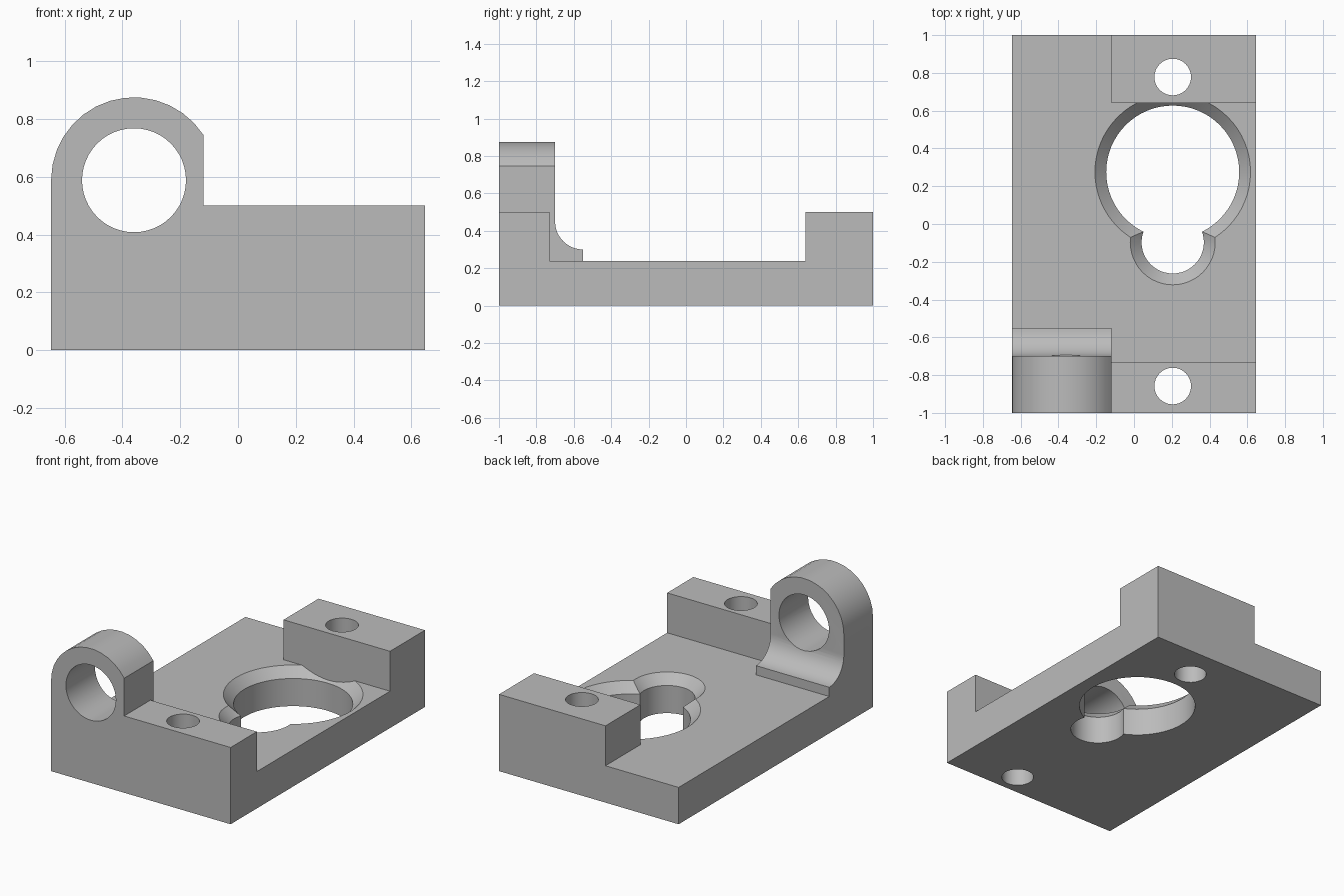
import bpy, bmesh, math
from mathutils import Matrix, Vector

default = bpy.data.objects.get("Cube")
if default:
    bpy.data.objects.remove(default, do_unlink=True)

grey = bpy.data.materials.new("plain_grey")
grey.use_nodes = True
COLOUR = (0.5, 0.5, 0.5, 1)
grey.diffuse_color = COLOUR
grey.node_tree.nodes["Principled BSDF"].inputs["Base Color"].default_value = COLOUR


def add_object(name, bm):
    bmesh.ops.recalc_face_normals(bm, faces=bm.faces)
    mesh = bpy.data.meshes.new(name)
    bm.to_mesh(mesh)
    bm.free()
    mesh.materials.append(grey)
    obj = bpy.data.objects.new(name, mesh)
    bpy.context.collection.objects.link(obj)
    return obj


def box(name, low, high):
    bm = bmesh.new()
    low, high = Vector(low), Vector(high)
    bmesh.ops.create_cube(bm, size=1, matrix=Matrix.Translation((low + high) / 2)
                          @ Matrix.Diagonal((*(high - low), 1)))
    return add_object(name, bm)


def cone(name, centre, r_low, r_high, depth, segments, turn=None):
    bm = bmesh.new()
    matrix = Matrix.Translation(centre) @ (turn or Matrix.Identity(4))
    bmesh.ops.create_cone(bm, cap_ends=True, segments=segments, radius1=r_low,
                          radius2=r_high, depth=depth, matrix=matrix)
    return add_object(name, bm)


def prism(name, points, offset):
    bm = bmesh.new()
    face = bm.faces.new([bm.verts.new(p) for p in points])
    grown = bmesh.ops.extrude_face_region(bm, geom=[face])["geom"]
    bmesh.ops.translate(bm, vec=offset, verts=[v for v in grown if isinstance(v, bmesh.types.BMVert)])
    return add_object(name, bm)


def combine(target, tool, operation):
    tool.hide_render = True
    mod = target.modifiers.new(operation.title(), "BOOLEAN")
    mod.operation, mod.solver, mod.object = operation, "EXACT", tool
    bpy.context.view_layer.objects.active = target
    bpy.ops.object.modifier_apply(modifier=mod.name)
    bpy.data.objects.remove(tool, do_unlink=True)


def arc(cx, cz, r, start, end, steps):
    for i in range(steps + 1):
        a = start + (end - start) * i / steps
        yield cx + r * math.cos(a), cz + r * math.sin(a)


W, FLOOR, TOP, STEP_X, HOLE_X = 0.647, 0.24, 0.5, -0.12, 0.205

# Base plate with a chamfered keyhole
bracket = box("mounting_bracket", (-W, -1, 0), (W, 1, FLOOR))
CHAMFER, OVER = 0.06, 0.02
for y, r, segments in ((0.275, 0.352, 64), (-0.097, 0.165, 48)):
    combine(bracket, cone("keyhole_cutter", (HOLE_X, y, 0.1), r, r, 0.6, segments), "DIFFERENCE")
    combine(bracket, cone("chamfer_cutter", (HOLE_X, y, FLOOR + (OVER - CHAMFER) / 2),
                          r, r + CHAMFER + OVER, CHAMFER + OVER, segments), "DIFFERENCE")

# Raised end blocks
for name, y0, y1 in (("front_block", -1, -0.73), ("rear_block", 0.64, 1)):
    combine(bracket, box(name, (STEP_X, y0, 0), (W, y1, TOP)), "UNION")

# Round-topped lug
LUG_X, LUG_Z, LUG_R = -0.36, 0.588, 0.287
corner = math.acos((STEP_X - LUG_X) / LUG_R)
outline = [(-W, 0), (STEP_X, 0)] + list(arc(LUG_X, LUG_Z, LUG_R, corner, math.pi, 14))
combine(bracket, prism("lug", [(x, -1, z) for x, z in outline], (0, 0.3, 0)), "UNION")

# Curved foot behind the lug
foot = [(-0.55, 0), (-0.8, 0), (-0.8, 0.45)]
foot += list(arc(-0.55, 0.45, 0.15, math.pi, 1.5 * math.pi, 12))
combine(bracket, prism("lug_foot", [(-W, y, z) for y, z in foot], (STEP_X + W, 0, 0)), "UNION")

# Lug bore and bolt holes
quarter_turn = Matrix.Rotation(math.pi / 2, 4, "X")
combine(bracket, cone("bore_cutter", (LUG_X, -0.8, LUG_Z), 0.18, 0.18, 0.7, 48, quarter_turn), "DIFFERENCE")
for y in (0.778, -0.858):
    combine(bracket, cone("bolt_cutter", (HOLE_X, y, 0.25), 0.097, 0.097, 1, 32), "DIFFERENCE")

bpy.ops.object.select_all(action="DESELECT")
bracket.select_set(True)
bpy.context.view_layer.objects.active = bracket
bpy.ops.object.shade_smooth_by_angle(angle=math.radians(25))
